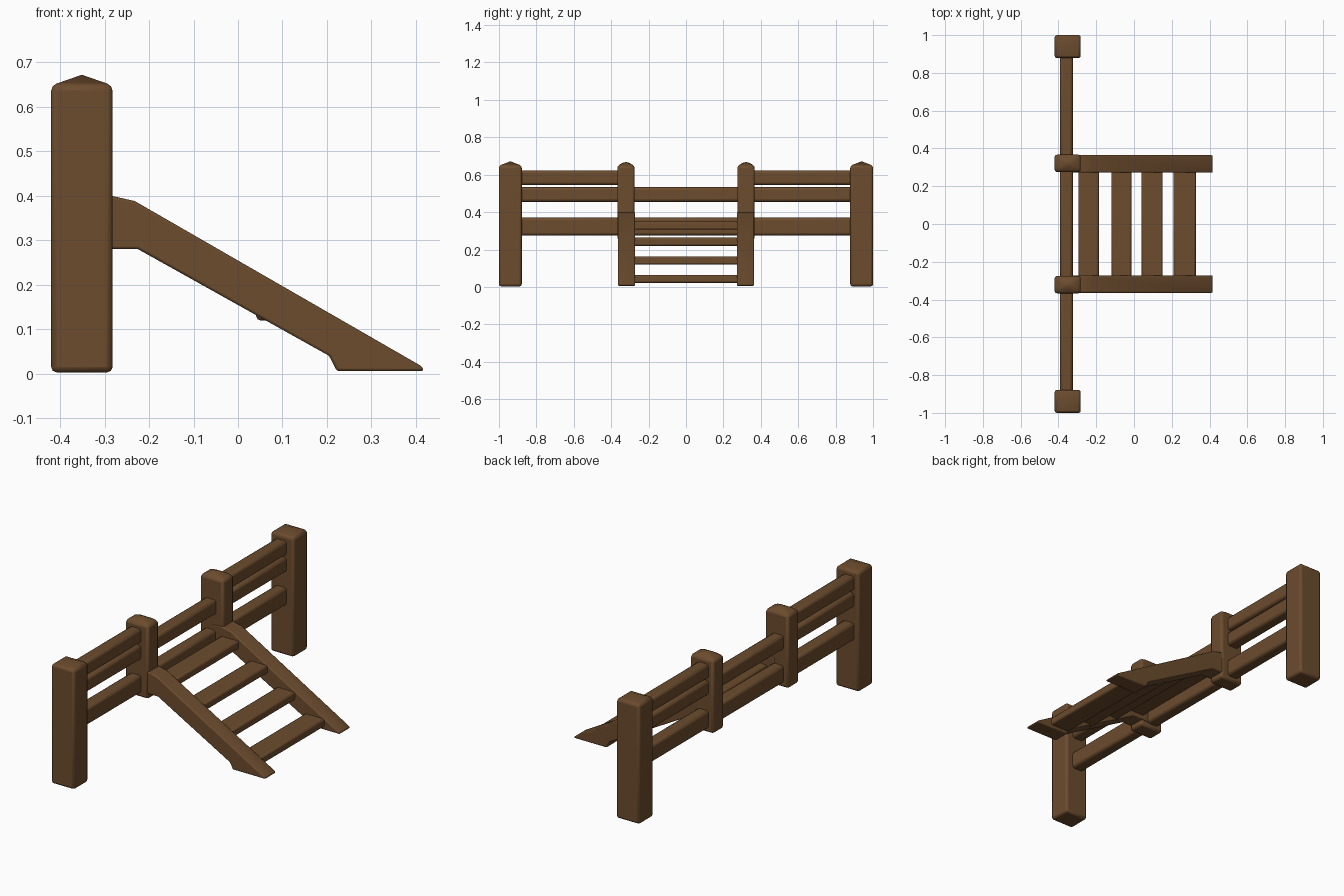
import bpy, bmesh, math

if "Cube" in bpy.data.objects:
    bpy.data.objects.remove(bpy.data.objects["Cube"])

wood = bpy.data.materials.new("brown wood")
wood.diffuse_color = (0.15, 0.072, 0.027, 1)
wood.use_nodes = True
wood.node_tree.nodes["Principled BSDF"].inputs["Base Color"].default_value = wood.diffuse_color


def finish(name, bm, bevel):
    """Turn a bmesh into a softly rounded wooden part."""
    bmesh.ops.recalc_face_normals(bm, faces=bm.faces)
    mesh = bpy.data.meshes.new(name)
    bm.to_mesh(mesh)
    bm.free()
    mesh.materials.append(wood)
    ob = bpy.data.objects.new(name, mesh)
    bpy.context.collection.objects.link(ob)
    mod = ob.modifiers.new("rounding", 'BEVEL')
    mod.width = bevel
    mod.segments = 2
    mod.angle_limit = math.radians(30)
    bpy.context.view_layer.objects.active = ob
    ob.select_set(True)
    bpy.ops.object.shade_smooth_by_angle(angle=math.radians(40))
    ob.select_set(False)
    return ob


def box(name, x, y, z, bevel, peak=0.0):
    """Box from (min, max) ranges; peak raises a shallow pyramid on top."""
    bm = bmesh.new()
    bmesh.ops.create_cube(bm, size=1)
    for v in bm.verts:
        v.co = [r[0] + (c + 0.5) * (r[1] - r[0]) for c, r in zip(v.co, (x, y, z))]
    if peak:
        top = max(bm.faces, key=lambda f: f.calc_center_median().z)
        new = bmesh.ops.poke(bm, faces=[top])
        new["verts"][0].co.z += peak
    return finish(name, bm, bevel)


def side_profile(name, points, y0, y1, bevel):
    """Extrude an x-z outline from y0 to y1."""
    bm = bmesh.new()
    face = bm.faces.new([bm.verts.new((x, y0, z)) for x, z in points])
    ext = bmesh.ops.extrude_face_region(bm, geom=[face])
    for v in ext["geom"]:
        if isinstance(v, bmesh.types.BMVert):
            v.co.y = y1
    return finish(name, bm, bevel)


def span(s, a, b):
    return (min(s * a, s * b), max(s * a, s * b))


POST_X = (-0.42, -0.282)
RAIL_X = (-0.392, -0.324)
UPPER, MIDDLE, LOWER = (0.545, 0.622), (0.455, 0.533), (0.275, 0.37)
STRINGER = [(-0.34, 0.28), (-0.225, 0.28), (0.205, 0.04), (0.222, 0.006),
            (0.418, 0.006), (0.414, 0.016), (-0.232, 0.388), (-0.285, 0.4),
            (-0.34, 0.4)]

for s, side in ((-1, "front"), (1, "back")):
    # tall end posts and short hanging inner posts
    box(side + "_end_post", POST_X, span(s, 0.878, 1.0), (0.003, 0.648), 0.012, 0.024)
    box(side + "_inner_post", POST_X, span(s, 0.275, 0.367), (0.252, 0.648), 0.012, 0.024)
    # three rails on each outer bay
    for label, z in (("upper", UPPER), ("middle", MIDDLE), ("lower", LOWER)):
        box(f"{side}_{label}_rail", RAIL_X, span(s, 0.34, 0.9), z, 0.014)
    # sloping ramp beams
    y0, y1 = span(s, 0.272, 0.364)
    side_profile(side + "_ramp_beam", STRINGER, y0, y1, 0.008)

# centre bay rails
for label, z in (("middle", MIDDLE), ("lower", LOWER)):
    box(f"centre_{label}_rail", RAIL_X, (-0.3, 0.3), z, 0.014)

# level treads between the ramp beams
for i, (x0, x1, z0) in enumerate(((-0.295, -0.186, 0.306), (-0.12, -0.014, 0.22),
                                  (0.041, 0.152, 0.12), (0.21, 0.327, 0.022))):
    box(f"tread_{i + 1}", (x0, x1), (-0.3, 0.3), (z0, z0 + 0.043), 0.009)
